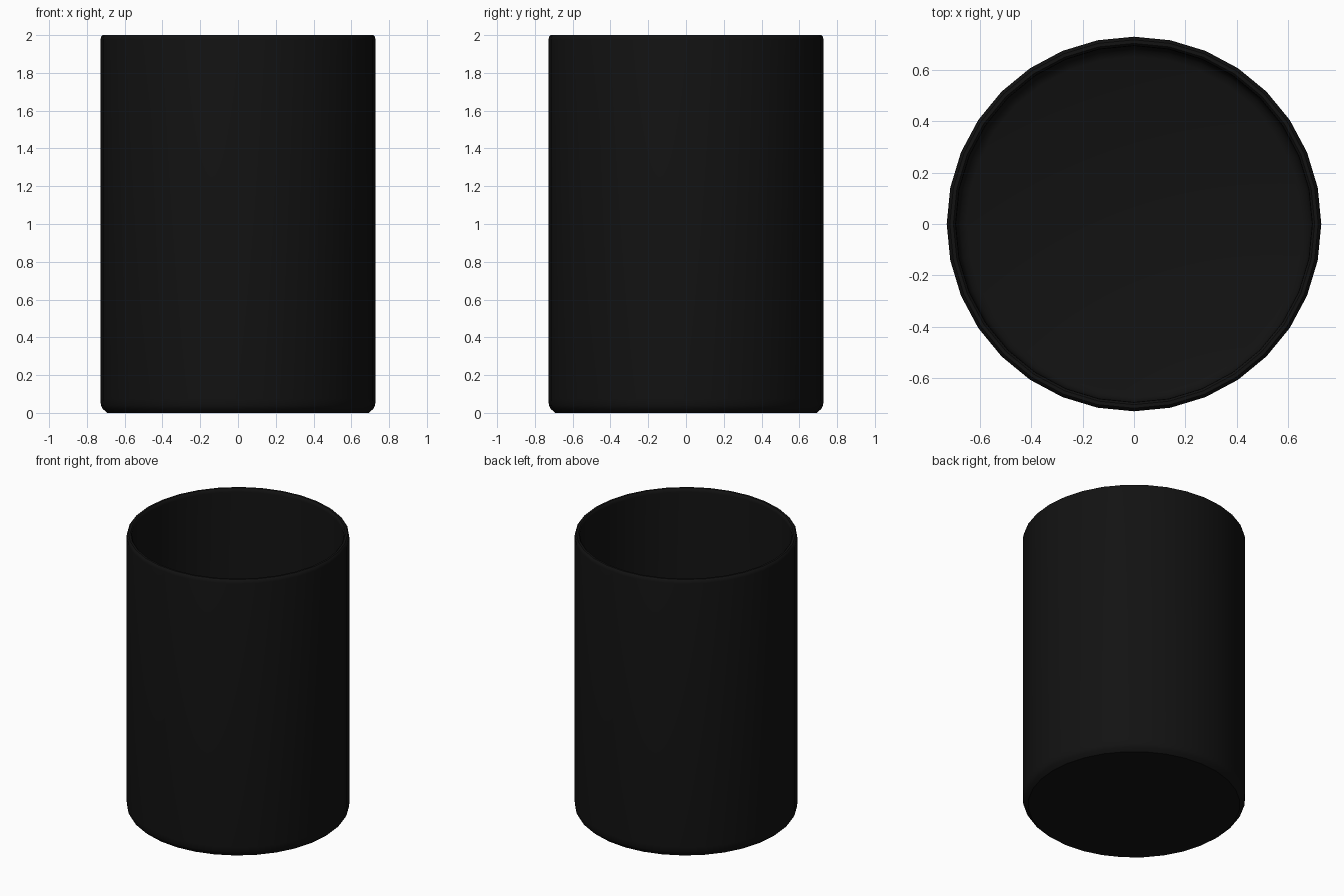
import bpy, bmesh, math

if "Cube" in bpy.data.objects:
    bpy.data.objects.remove(bpy.data.objects["Cube"])

SIDES = 32
# Cup profile (radius, height): underside, outer wall, rim, inner wall, inner floor
profile = [(0.692, 0.0), (0.715, 0.02), (0.726, 0.04), (0.728, 0.075),
           (0.728, 1.975), (0.725, 1.992), (0.716, 2.0), (0.702, 2.0),
           (0.694, 1.992), (0.692, 1.975),
           (0.692, 0.095), (0.688, 0.07), (0.676, 0.05), (0.65, 0.038)]

bm = bmesh.new()
rings = []
for r, z in profile:
    rings.append([bm.verts.new((r * math.cos(2 * math.pi * i / SIDES),
                                r * math.sin(2 * math.pi * i / SIDES), z))
                  for i in range(SIDES)])
for a, b in zip(rings, rings[1:]):
    for i in range(SIDES):
        j = (i + 1) % SIDES
        bm.faces.new((a[i], a[j], b[j], b[i]))
# Underside and inner floor
bm.faces.new(rings[0][::-1])
bm.faces.new(rings[-1])
bmesh.ops.recalc_face_normals(bm, faces=bm.faces)

mesh = bpy.data.meshes.new("cup")
bm.to_mesh(mesh)
bm.free()
cup = bpy.data.objects.new("cup", mesh)
bpy.context.collection.objects.link(cup)

# Smooth shading
bpy.context.view_layer.objects.active = cup
cup.select_set(True)
bpy.ops.object.shade_smooth_by_angle(angle=math.radians(40))

# Black finish
mat = bpy.data.materials.new("black")
mat.diffuse_color = (0.006, 0.006, 0.006, 1)
mat.use_nodes = True
mat.node_tree.nodes["Principled BSDF"].inputs["Base Color"].default_value = mat.diffuse_color
mesh.materials.append(mat)
